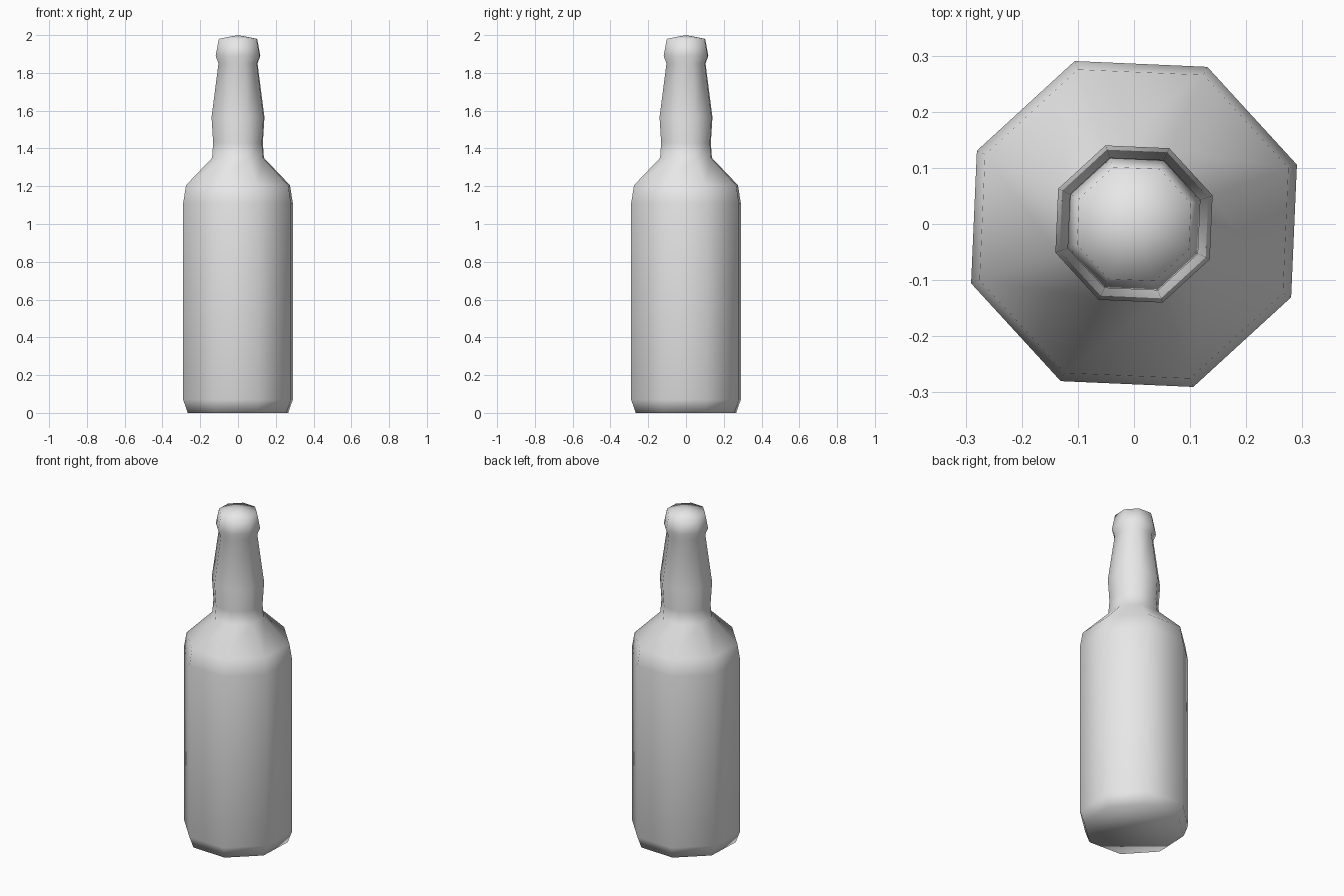
import bpy
import bmesh
from math import cos, sin, radians

cube = bpy.data.objects.get("Cube")
if cube:
    bpy.data.objects.remove(cube, do_unlink=True)

SIDES = 8
TURN = radians(20)

# Bottle profile as (radius, height), from base to lip
PROFILE = [
    (0.283, 0.0), (0.309, 0.07), (0.309, 1.11), (0.293, 1.205),   # body
    (0.146, 1.35), (0.140, 1.43), (0.149, 1.565), (0.110, 1.85),  # neck
    (0.126, 1.89), (0.108, 1.98),                                 # lip
]
TOP = 2.0


def make_material(name, colour):
    mat = bpy.data.materials.new(name)
    mat.use_nodes = True
    mat.diffuse_color = colour
    mat.node_tree.nodes["Principled BSDF"].inputs["Base Color"].default_value = colour
    return mat


def ring(bm, radius, z):
    angles = [TURN + radians(360 * i / SIDES) for i in range(SIDES)]
    return [bm.verts.new((radius * cos(a), radius * sin(a), z)) for a in angles]


# Eight-sided bottle shell
bm = bmesh.new()
rings = [ring(bm, r, z) for r, z in PROFILE]
for low, high in zip(rings, rings[1:]):
    for i in range(SIDES):
        j = (i + 1) % SIDES
        bm.faces.new((low[i], low[j], high[j], high[i]))

# Flat base and shallow domed cap
bm.faces.new(list(reversed(rings[0])))
apex = bm.verts.new((0, 0, TOP))
for i in range(SIDES):
    bm.faces.new((rings[-1][i], rings[-1][(i + 1) % SIDES], apex))

for face in bm.faces:
    face.smooth = True
mesh = bpy.data.meshes.new("bottle")
bm.to_mesh(mesh)
bm.free()
mesh.materials.append(make_material("light grey", (0.8, 0.8, 0.8, 1)))
bottle = bpy.data.objects.new("bottle", mesh)
bpy.context.collection.objects.link(bottle)
